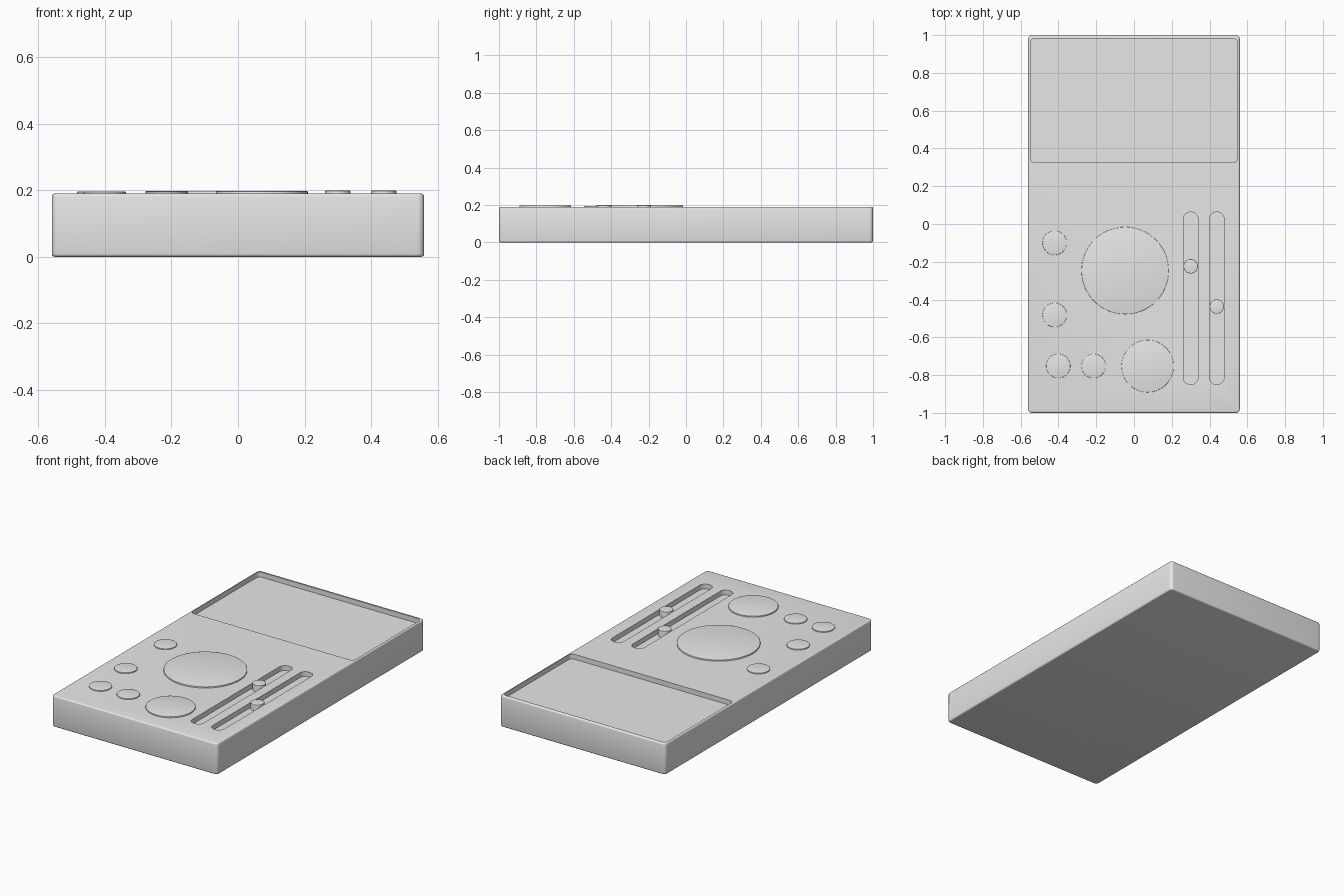
import bpy, bmesh, math

if "Cube" in bpy.data.objects:
    bpy.data.objects.remove(bpy.data.objects["Cube"])

grey = bpy.data.materials.new("light_grey")
grey.diffuse_color = (0.8, 0.8, 0.8, 1)
grey.use_nodes = True
grey.node_tree.nodes["Principled BSDF"].inputs["Base Color"].default_value = grey.diffuse_color

TOP = 0.19
RECESS = 0.03


def rounded_prism(name, cx, cy, hx, hy, r, z0, z1, seg=6, bevel=0.0, bottom=False):
    """Upright prism with a rounded-rectangle outline (a circle when r = hx = hy)."""
    bm = bmesh.new()
    verts = []
    for k, (sx, sy) in enumerate([(1, 1), (-1, 1), (-1, -1), (1, -1)]):
        for i in range(seg + 1):
            a = math.pi / 2 * (k + i / seg)
            verts.append(bm.verts.new((cx + sx * (hx - r) + r * math.cos(a),
                                       cy + sy * (hy - r) + r * math.sin(a), z0)))
    bm.faces.new(verts)
    bmesh.ops.remove_doubles(bm, verts=bm.verts[:], dist=1e-5)
    ext = bmesh.ops.extrude_face_region(bm, geom=bm.faces[:])
    for v in ext["geom"]:
        if isinstance(v, bmesh.types.BMVert):
            v.co.z = z1
    bmesh.ops.recalc_face_normals(bm, faces=bm.faces[:])
    if bevel:
        levels = [z1, z0] if bottom else [z1]
        edges = [e for e in bm.edges
                 if any(all(abs(v.co.z - z) < 1e-5 for v in e.verts) for z in levels)]
        bmesh.ops.bevel(bm, geom=edges, offset=bevel, segments=3, profile=0.5,
                        affect='EDGES', clamp_overlap=True)
    me = bpy.data.meshes.new(name)
    bm.to_mesh(me)
    bm.free()
    me.materials.append(grey)
    ob = bpy.data.objects.new(name, me)
    bpy.context.collection.objects.link(ob)
    return ob


def activate(ob):
    bpy.ops.object.select_all(action='DESELECT')
    ob.select_set(True)
    bpy.context.view_layer.objects.active = ob


def smooth(ob):
    activate(ob)
    bpy.ops.object.shade_smooth_by_angle(angle=math.radians(35))


# Case
body = rounded_prism("case", 0, 0, 0.56, 1.0, 0.02, 0, TOP, bevel=0.009, bottom=True)

# Screen recess and two slider slots, cut into the top
cutters = [rounded_prism("screen_cutter", 0, 0.654, 0.549, 0.329, 0.025, TOP - RECESS, 0.3)]
for x in (0.3, 0.438):
    cutters.append(rounded_prism("slot_cutter", x, -0.393, 0.039, 0.456, 0.036,
                                 TOP - RECESS, 0.3, seg=10))
for c in cutters:
    c.hide_render = True
    mod = body.modifiers.new("cut", 'BOOLEAN')
    mod.operation = 'DIFFERENCE'
    mod.solver = 'EXACT'
    mod.object = c
    activate(body)
    bpy.ops.object.modifier_apply(modifier=mod.name)
    bpy.data.objects.remove(c)
smooth(body)

# Dials, buttons and slider knobs: name, x, y, radius, base z, top z
discs = [
    ("large_dial", -0.047, -0.247, 0.231, 0.18, 0.198),
    ("small_dial", 0.072, -0.753, 0.138, 0.18, 0.197),
    ("upper_button", -0.42, -0.1, 0.064, 0.18, 0.196),
    ("lower_button", -0.42, -0.482, 0.064, 0.18, 0.196),
    ("left_button", -0.401, -0.752, 0.064, 0.18, 0.196),
    ("right_button", -0.214, -0.752, 0.064, 0.18, 0.196),
    ("left_slider_knob", 0.3, -0.224, 0.038, 0.155, 0.199),
    ("right_slider_knob", 0.438, -0.437, 0.038, 0.155, 0.199),
]
for name, x, y, r, z0, z1 in discs:
    smooth(rounded_prism(name, x, y, r, r, r, z0, z1, seg=16, bevel=0.002))
